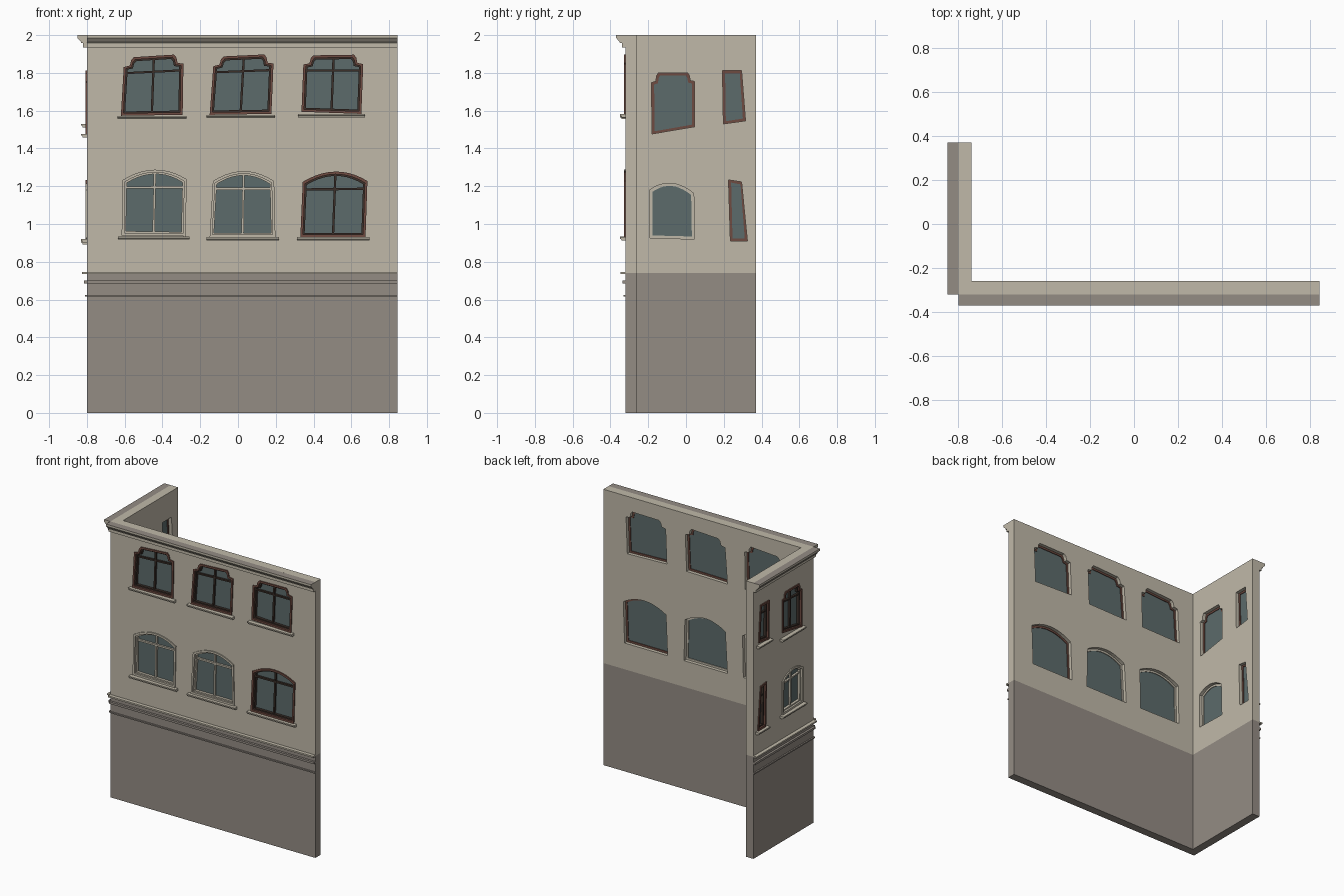
import bpy, bmesh
from mathutils import Vector

cube = bpy.data.objects.get("Cube")
if cube:
    bpy.data.objects.remove(cube)


def material(name, rgb):
    m = bpy.data.materials.new(name)
    m.use_nodes = True
    m.diffuse_color = (*rgb, 1)
    m.node_tree.nodes["Principled BSDF"].inputs["Base Color"].default_value = (*rgb, 1)
    return m


cream = material("cream_plaster", (.527, .485, .395))
stone = material("grey_stone", (.296, .262, .231))
glass = material("teal_glass", (.107, .147, .147))
red_wood = material("red_brown_wood", (.156, .07, .053))
dark_wood = material("dark_brown_wood", (.045, .03, .023))


# Wall coordinates: u along the wall, d inward from its outer face, v up
def front(u, d, v):
    return Vector((u, -.32 + d, v))


def side(u, d, v):
    return Vector((-.80 + d, u, v))


def solid(name, mat, loops, offset):
    """Fill closed loops (the first may contain holes) and extrude them."""
    bm = bmesh.new()
    edges = []
    for loop in loops:
        vs = [bm.verts.new(p) for p in loop]
        edges += [bm.edges.new((a, b)) for a, b in zip(vs, vs[1:] + vs[:1])]
    bmesh.ops.triangle_fill(bm, edges=edges, use_beauty=True)
    ext = bmesh.ops.extrude_face_region(bm, geom=bm.faces[:], use_keep_orig=True)
    moved = [g for g in ext["geom"] if isinstance(g, bmesh.types.BMVert)]
    bmesh.ops.translate(bm, vec=offset, verts=moved)
    bmesh.ops.recalc_face_normals(bm, faces=bm.faces)
    mesh = bpy.data.meshes.new(name)
    bm.to_mesh(mesh)
    bm.free()
    mesh.materials.append(mat)
    obj = bpy.data.objects.new(name, mesh)
    bpy.context.collection.objects.link(obj)
    return obj


def panel(name, mat, wall, loops, d0, d1):
    """Outline in (u, v), extruded through the depth of the wall."""
    return solid(name, mat, [[wall(u, d0, v) for u, v in l] for l in loops],
                 wall(0, d1, 0) - wall(0, d0, 0))


def moulding(name, mat, wall, profile, u0, u1):
    """Cross-section in (d, v), swept along the wall."""
    return solid(name, mat, [[wall(u0, d, v) for d, v in profile]],
                 wall(u1, 0, 0) - wall(u0, 0, 0))


def rect(u0, u1, v0, v1):
    return [(u0, v0), (u1, v0), (u1, v1), (u0, v1)]


def inset(loop, w):
    us, vs = zip(*loop)
    cu, cv = (min(us) + max(us)) / 2, (min(vs) + max(vs)) / 2
    ku, kv = 1 - 2 * w / (max(us) - min(us)), 1 - 2 * w / (max(vs) - min(vs))
    return [(cu + (u - cu) * ku, cv + (v - cv) * kv) for u, v in loop]


# Opening shapes in a unit square, fitted to four corners
half = [(1, .84), (.9, .86), (.88, .95), (.84, 1)]
steps = [i / 10 for i in range(11)]
SHAPES = {
    "notched": [(0, 0), (1, 0)] + half + [(1 - u, v) for u, v in reversed(half)],
    "arched": [(0, 0), (1, 0)] + [(1 - t, .85 + .6 * t * (1 - t)) for t in steps],
    "plain": rect(0, 1, 0, 1),
}


def fit(points, corners):
    bl, br, tr, tl = map(Vector, corners)
    return [tuple(bl.lerp(br, u).lerp(tl.lerp(tr, u), v)) for u, v in points]


# Windows: shape, painted cream or not, corners from bottom left round to top left
FRONT_WINDOWS = {
    "upper_right_window": ("notched", 0, [(-.62, 1.573), (-.293, 1.578), (-.288, 1.9), (-.602, 1.88)]),
    "upper_middle_window": ("notched", 0, [(-.15, 1.578), (.177, 1.583), (.19, 1.9), (-.127, 1.885)]),
    "upper_left_window": ("notched", 0, [(.336, 1.594), (.653, 1.583), (.665, 1.897), (.348, 1.892)]),
    "lower_right_window": ("arched", 1, [(-.616, .94), (-.278, .935), (-.27, 1.29), (-.61, 1.285)]),
    "lower_middle_window": ("arched", 1, [(-.15, .93), (.198, .93), (.19, 1.28), (-.13, 1.28)]),
    "lower_left_window": ("arched", 0, [(.33, .93), (.675, .93), (.687, 1.28), (.345, 1.275)]),
}
SIDE_WINDOWS = {
    "side_upper_window": ("notched", 0, [(-.18, 1.477), (.045, 1.515), (.045, 1.8), (-.183, 1.8)]),
    "side_upper_slit": ("plain", 0, [(.198, 1.53), (.315, 1.546), (.294, 1.812), (.193, 1.812)]),
    "side_lower_window": ("arched", 1, [(-.19, .926), (.045, .92), (.04, 1.205), (-.193, 1.225)]),
    "side_lower_slit": ("plain", 0, [(.235, .91), (.325, .91), (.294, 1.223), (.225, 1.233)]),
}


def window(name, wall, shape, painted, corners):
    opening = fit(SHAPES[shape], corners)
    outer, inner = (cream, cream) if painted else (red_wood, dark_wood)
    mid, hole = inset(opening, .014), inset(opening, .023)
    panel(name + "_frame", outer, wall, [opening, mid], -.008, .035)
    panel(name + "_sash", inner, wall, [mid, hole], .005, .024)
    panel(name + "_glass", glass, wall, [mid], .024, .03)
    # Glazing bars
    wide = corners[1][0] - corners[0][0]
    h = .006 / wide
    bars = [rect(.04, .96, .715, .75)]
    if shape != "plain":
        bars.append(rect(.5 - h, .5 + h, .03, .97))
    for i, bar in enumerate(bars):
        panel(f"{name}_bar_{i}", inner, wall, [fit(bar, corners)], .01 + i * .001, .024)
    # Stepped sill
    z = min(corners[0][1], corners[1][1])
    sill = [(0, z), (-.03, z), (-.03, z - .009), (-.022, z - .011), (-.022, z - .018), (0, z - .018)]
    moulding(name + "_sill", cream, wall, sill, corners[0][0] - .018, corners[1][0] + .02)
    return opening


CORNICE = [(0, 2), (-.05, 2), (-.05, 1.985), (-.032, 1.965), (-.032, 1.96),
           (-.02, 1.957), (-.02, 1.935), (0, 1.935)]

# Each wall: placement, start of wall, start of trim, end, windows
for label, wall, start, trim, end, windows in (
        ("front", front, -.80, -.80, .845, FRONT_WINDOWS),
        ("side", side, -.26, -.32, .37, SIDE_WINDOWS)):
    holes = [window(n, wall, *spec) for n, spec in windows.items()]
    panel(label + "_upper_wall", cream, wall, [rect(start, end, .74, 2)] + holes, 0, .06)
    panel(label + "_base_wall", stone, wall, [rect(start, end, 0, .74)], 0, .06)
    # Horizontal string courses
    for name, mat, depth, low, high in (("top", cream, .026, .735, .746),
                                        ("middle", stone, .016, .685, .7),
                                        ("lower", stone, .01, .615, .624)):
        moulding(f"{label}_{name}_band", mat, wall, rect(-depth, 0, low, high), trim, end)
    # Cornice with a stone-coloured top
    cornice = moulding(label + "_cornice", cream, wall, CORNICE, trim, end)
    cornice.data.materials.append(stone)
    for face in cornice.data.polygons:
        if face.normal.z > .9 and face.center.z > 1.99:
            face.material_index = 1
